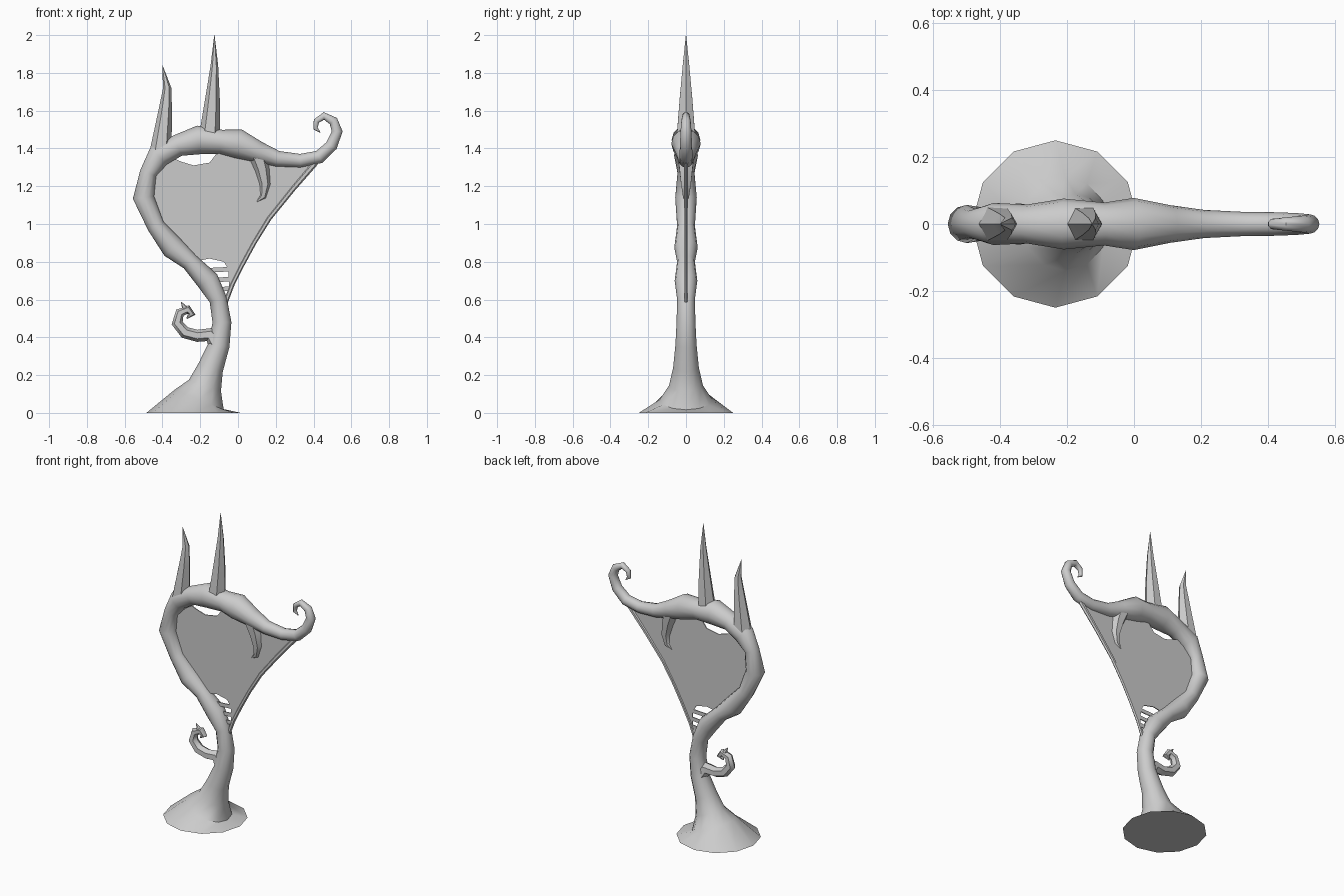
import bpy, bmesh, math
from mathutils import Vector

if "Cube" in bpy.data.objects:
    bpy.data.objects.remove(bpy.data.objects["Cube"])


def finish(name, bm):
    bmesh.ops.recalc_face_normals(bm, faces=bm.faces)
    me = bpy.data.meshes.new(name)
    bm.to_mesh(me)
    bm.free()
    ob = bpy.data.objects.new(name, me)
    bpy.context.collection.objects.link(ob)
    return ob


def tube(name, path, sides, flat_start=False, yscale=1.0):
    """Tapered tube along (x, z, radius) stations in the xz plane."""
    bm = bmesh.new()
    pts = [Vector((x, 0, z)) for x, z, r in path]
    rings = []
    for i, (x, z, r) in enumerate(path):
        t = Vector()
        if i > 0:
            t += (pts[i] - pts[i - 1]).normalized()
        if i < len(pts) - 1:
            t += (pts[i + 1] - pts[i]).normalized()
        if i == 0 and flat_start:
            t = Vector((0, 0, 1))
        t.normalize()
        n = Vector((t.z, 0, -t.x))
        ring = []
        for k in range(sides):
            a = 2 * math.pi * k / sides
            co = pts[i] + n * r * math.cos(a) + Vector((0, r * yscale * math.sin(a), 0))
            ring.append(bm.verts.new(co))
        rings.append(ring)
    for a, b in zip(rings, rings[1:]):
        for k in range(sides):
            j = (k + 1) % sides
            bm.faces.new((a[k], a[j], b[j], b[k]))
    bm.faces.new(rings[0])
    bm.faces.new(rings[-1])
    ob = finish(name, bm)
    bpy.context.view_layer.objects.active = ob
    ob.select_set(True)
    bpy.ops.object.shade_smooth_by_angle(angle=math.radians(50))
    ob.select_set(False)
    return ob


def sheet(name, outline, thick=0.006):
    """Thin flat panel in the xz plane."""
    bm = bmesh.new()
    f = bm.faces.new([bm.verts.new((x, -thick / 2, z)) for x, z in outline])
    ret = bmesh.ops.extrude_face_region(bm, geom=[f], use_keep_orig=True)
    vs = [g for g in ret["geom"] if isinstance(g, bmesh.types.BMVert)]
    bmesh.ops.translate(bm, vec=(0, thick, 0), verts=vs)
    return finish(name, bm)


# Flared foot, stem, knobbly arch and curled tip as one branch
trunk = [(-.235, 0, .25), (-.205, .07, .14), (-.175, .145, .09), (-.145, .24, .068),
         (-.1, .36, .056), (-.085, .48, .05), (-.105, .6, .047), (-.16, .70, .06),
         (-.255, .8, .047), (-.345, .875, .062), (-.435, .99, .047), (-.5, 1.14, .057),
         (-.475, 1.27, .045), (-.42, 1.36, .063), (-.32, 1.415, .058), (-.21, 1.445, .076),
         (-.09, 1.435, .064), (0, 1.425, .078), (.11, 1.38, .056), (.21, 1.345, .042),
         (.33, 1.335, .036), (.43, 1.355, .035), (.495, 1.415, .032), (.525, 1.49, .029),
         (.505, 1.545, .025), (.455, 1.572, .02), (.415, 1.545, .016), (.411, 1.505, .012),
         (.435, 1.485, .002)]
tube("twisted_trunk", trunk, 12, flat_start=True)

# Horns on top of the arch
tube("left_horn", [(-.41, 1.38, .058), (-.385, 1.6, .036), (-.375, 1.72, .022),
                   (-.4, 1.84, .001)], 6)
tube("right_horn", [(-.15, 1.47, .056), (-.135, 1.66, .039), (-.125, 1.84, .02),
                    (-.125, 2.0, .001)], 6)

# Thorn under the arch
tube("hanging_thorn", [(.1, 1.38, .052), (.128, 1.29, .04), (.143, 1.21, .03),
                       (.133, 1.145, .018), (.095, 1.115, .002)], 6)

# Curled tendril on the stem with a small barb
tube("curled_tendril", [(-.1, .35, .055), (-.15, .415, .038), (-.215, .408, .032),
                        (-.28, .425, .032), (-.322, .475, .03), (-.308, .53, .025),
                        (-.265, .547, .024), (-.245, .522, .02), (-.272, .5, .003)], 6)
tube("tendril_barb", [(-.275, .545, .02), (-.302, .588, .001)], 6)

# Taut cord from stem to arch end
cord = [(.41, 1.325, .016), (.29, 1.185, .014), (.165, 1.03, .013), (.085, .9, .012),
        (.02, .78, .012), (-.03, .68, .012), (-.068, .58, .012)]
tube("edge_cord", cord, 6, yscale=.8)

# Membrane stretched inside the arch, with torn top and bottom edges
left = [(x, z) for x, z, r in trunk[8:14]]
torn_top = [(-.37, 1.36), (-.3, 1.33), (-.235, 1.31), (-.15, 1.325), (-.105, 1.385)]
right = [(x, z) for x, z, r in trunk[17:21]] + [(x, z) for x, z, r in cord[:6]]
torn_bottom = [(-.048, .66), (-.05, .76), (-.075, .8), (-.15, .817), (-.225, .803)]
sheet("membrane", left + torn_top + right + torn_bottom)

# Thin strands bridging the torn bottom
for i, (z, x) in enumerate([(.757, -.2), (.705, -.15), (.655, -.12)]):
    sheet(f"membrane_strand_{i + 1}",
          [(x, z - .016), (-.04, z - .008), (-.04, z + .016), (x, z + .008)])
